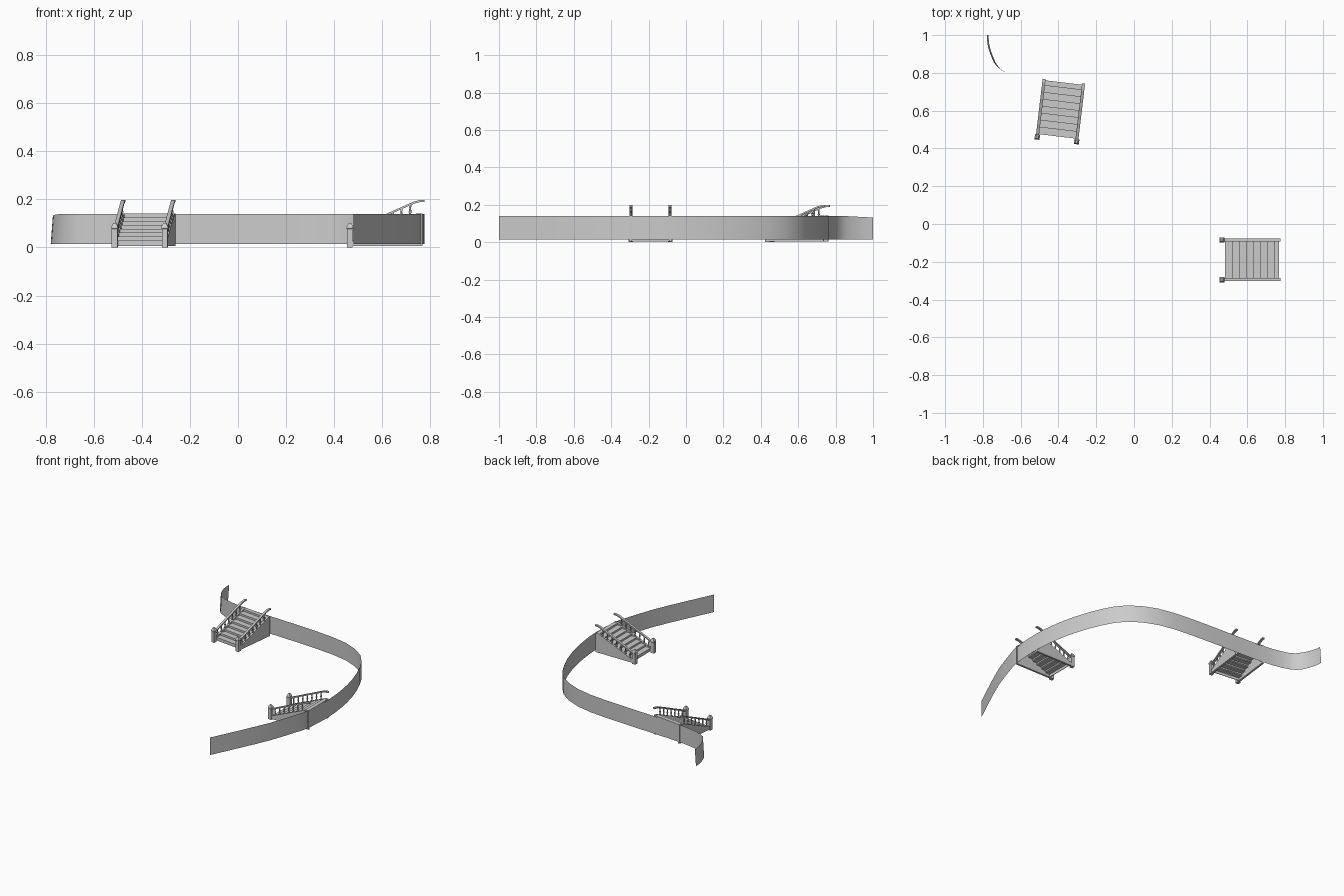
import bpy, bmesh, math
from mathutils import Vector, Matrix

if "Cube" in bpy.data.objects:
    bpy.data.objects.remove(bpy.data.objects["Cube"])


def add(name, verts, faces, mat=None, smooth=False):
    me = bpy.data.meshes.new(name)
    me.from_pydata([tuple(v) for v in verts], [], faces)
    bm = bmesh.new()
    bm.from_mesh(me)
    bmesh.ops.recalc_face_normals(bm, faces=bm.faces)
    bm.to_mesh(me)
    bm.free()
    for p in me.polygons:
        p.use_smooth = smooth
    ob = bpy.data.objects.new(name, me)
    bpy.context.collection.objects.link(ob)
    if mat:
        ob.matrix_world = mat
    return ob


def extrude(name, prof, v0, v1, mat):
    """Side profile in (u, z) pushed across from v0 to v1."""
    n = len(prof)
    vs = [(u, v, z) for v in (v0, v1) for u, z in prof]
    fs = [tuple(range(n)), tuple(range(2 * n - 1, n - 1, -1))]
    fs += [(i, (i + 1) % n, n + (i + 1) % n, n + i) for i in range(n)]
    return add(name, vs, fs, mat)


def box(name, u0, u1, v0, v1, z0, z1, mat):
    return extrude(name, [(u0, z0), (u1, z0), (u1, z1), (u0, z1)], v0, v1, mat)


def turned(name, prof, u, v, sides, mat, smooth=True):
    """Turned post: list of (radius, z) rings."""
    vs, fs = [], []
    off = math.pi / 4 if sides == 4 else 0
    for r, z in prof:
        for k in range(sides):
            a = off + 2 * math.pi * k / sides
            vs.append((u + r * math.cos(a), v + r * math.sin(a), z))
    for i in range(len(prof) - 1):
        for k in range(sides):
            j = (k + 1) % sides
            fs.append((i * sides + k, i * sides + j, (i + 1) * sides + j, (i + 1) * sides + k))
    fs += [tuple(range(sides)), tuple(range(len(vs) - sides, len(vs)))]
    return add(name, vs, fs, mat, smooth)


# curved retaining wall: a thin sheet along a smooth path, leaning at its curled end
path = [(.48, -1), (.58, -.79), (.67, -.59), (.735, -.40), (.764, -.29), (.775, -.09),
        (.76, .08), (.725, .25), (.655, .44), (.555, .59), (.37, .69), (.11, .728),
        (-.265, .746), (-.48, .759), (-.62, .782), (-.708, .82), (-.748, .89),
        (-.766, .95), (-.770, 1.0)]
P = [Vector(p) for p in path]
P = [2 * P[0] - P[1]] + P + [2 * P[-1] - P[-2]]
pts = []
for i in range(1, len(P) - 2):
    a, b, c, d = P[i - 1:i + 3]
    for t in (0, .5):
        pts.append(.5 * (2 * b + (c - a) * t + (2 * a - 5 * b + 4 * c - d) * t * t
                         + (3 * b - a - 3 * c + d) * t ** 3))
pts.append(P[-2])
wv = []
for p in pts:
    lean = min(1, max(0, (p.y - .80) / .05)) * .009 if p.x < -.69 else 0
    drop = max(0, p.y - .85) / .15 * .008
    wv += [(p.x - lean, p.y, .015), (p.x, p.y, .14 - drop)]
add("curved_wall", wv, [(2 * i, 2 * i + 2, 2 * i + 3, 2 * i + 1) for i in range(len(pts) - 1)], smooth=True)


def staircase(tag, x, y, deg):
    M = Matrix.Translation((x, y, 0)) @ Matrix.Rotation(math.radians(deg), 4, 'Z')
    N, u0, run, z0, rise = 8, .02, .037, .014, .0158
    # treads and risers
    for i in range(N):
        u, z = u0 + i * run, z0 + (i + 1) * rise
        box(f"{tag}_tread_{i}", u - .004, min(u + run, .303), -.1, .1, z - .006, z, M)
        box(f"{tag}_riser_{i}", u, u + .004, -.1, .1, z - rise if i else .005, z - .006, M)
    for s, side in ((-1, "right"), (1, "left")):
        v = s * .105
        # triangular side panel
        extrude(f"{tag}_side_panel_{side}",
                [(.0, .005), (.303, .005), (.303, .142), (.285, .142), (.0, .022)], v - .007, v + .007, M)
        # newel post with pointed cap
        turned(f"{tag}_newel_{side}", [(.017, 0), (.017, .076), (.019, .078), (.019, .086),
                                       (.015, .092), (.008, .102)], 0, v, 4, M, False)
        # handrail with eased upper end
        low = [(.0, .064), (.24, .170), (.27, .183), (.29, .188), (.31, .189)]
        extrude(f"{tag}_handrail_{side}", low + [(u, z + .009) for u, z in reversed(low)],
                v - .008, v + .008, M)
        # turned balusters
        for k in range(7):
            u = .035 + k * .036
            b, t = .022 + u * .42, .066 + u * .4417
            h = t - b
            turned(f"{tag}_baluster_{side}_{k}",
                   [(.005, b), (.005, b + .15 * h), (.003, b + .2 * h), (.006, b + .4 * h),
                    (.003, b + .75 * h), (.005, b + .82 * h), (.005, t)], u, v, 8, M)


staircase("back_stair", -.408, .448, 83.2)
staircase("side_stair", .465, -.19, 0)
